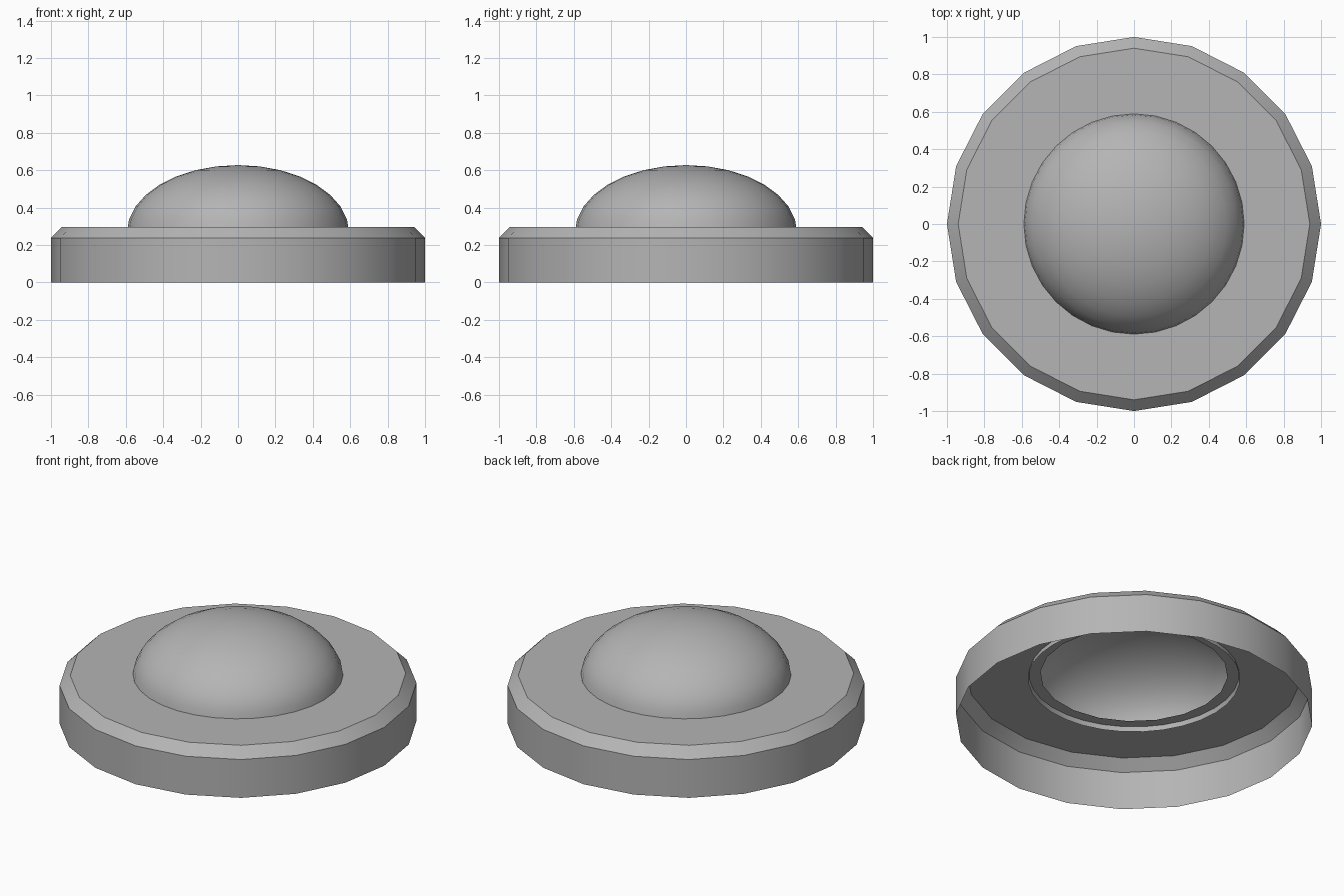
import bpy, math

if "Cube" in bpy.data.objects:
    bpy.data.objects.remove(bpy.data.objects["Cube"])

# Mid grey shared by both parts
grey = bpy.data.materials.new("mid_grey")
grey.diffuse_color = (0.46, 0.46, 0.46, 1)
grey.use_nodes = True
grey.node_tree.nodes["Principled BSDF"].inputs["Base Color"].default_value = grey.diffuse_color


def lathe(name, profile, sides):
    """Spin an (r, z) profile around z; a radius of 0 closes to a pole."""
    verts, rings, faces = [], [], []
    for r, z in profile:
        start = len(verts)
        count = 1 if r == 0 else sides
        for i in range(count):
            a = 2 * math.pi * i / sides
            verts.append((r * math.cos(a), r * math.sin(a), z))
        rings.append([start + i % count for i in range(sides)])
    for low, high in zip(rings, rings[1:]):
        for i in range(sides):
            j = (i + 1) % sides
            face = [low[i], low[j], high[j], high[i]]
            faces.append(list(dict.fromkeys(face)))
    mesh = bpy.data.meshes.new(name)
    mesh.from_pydata(verts, [], faces)
    mesh.materials.append(grey)
    obj = bpy.data.objects.new(name, mesh)
    bpy.context.collection.objects.link(obj)
    bpy.ops.object.select_all(action='DESELECT')
    obj.select_set(True)
    bpy.context.view_layer.objects.active = obj
    bpy.ops.object.shade_smooth_by_angle(angle=math.radians(30))
    return obj


# Base: open-bottomed shell with bevelled rim and a hole in its top
lathe("base_shell", [(1, 0), (1, 0.237), (0.94, 0.297), (0.525, 0.297)], 20)

# Dome: flattened open half sphere, its edge dipping just below the base top
R, H, Z0, STEPS = 0.594, 0.36, 0.267, 8
angles = [math.pi / 2 * k / STEPS for k in range(STEPS)]
dome = [(R * math.cos(a), Z0 + H * math.sin(a)) for a in angles] + [(0, Z0 + H)]
lathe("dome", dome, 32)
